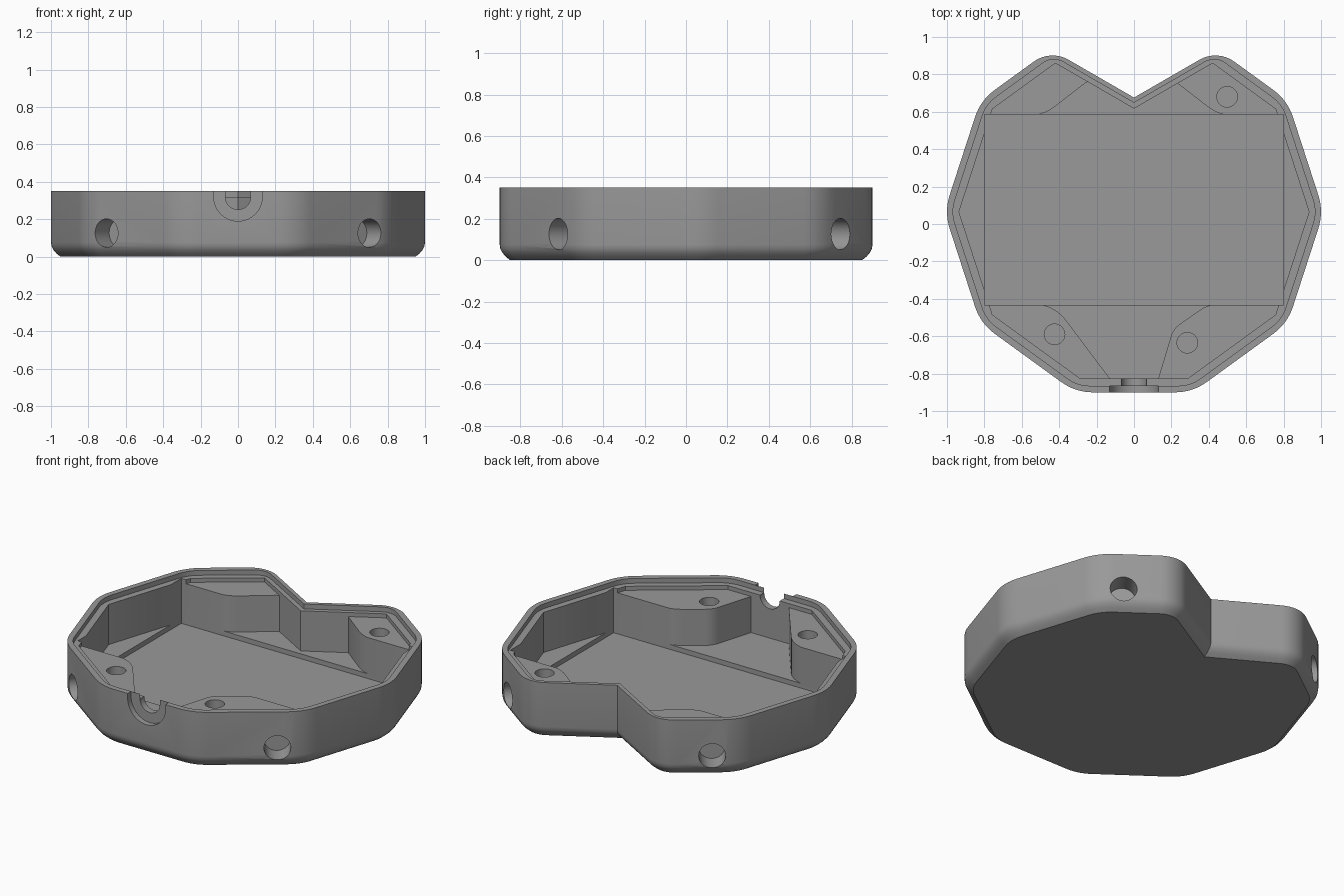
import bpy, bmesh, math
from mathutils import Vector, Matrix

if "Cube" in bpy.data.objects:
    bpy.data.objects.remove(bpy.data.objects["Cube"])

CY = 0.065                      # centre of the ten-sided outline
RIM, LEDGE, BOSS, FLOOR, POCKET = 0.35, 0.32, 0.295, 0.07, 0.04

grey = bpy.data.materials.new("grey plastic")
grey.diffuse_color = (0.32, 0.32, 0.32, 1)
grey.use_nodes = True
grey.node_tree.nodes["Principled BSDF"].inputs["Base Color"].default_value = grey.diffuse_color


def rounded(corners, seg=8):
    """Polygon from (x, y, radius) corners, each replaced by an arc."""
    out, n = [], len(corners)
    for i, (x, y, r) in enumerate(corners):
        p = Vector((x, y))
        if r <= 0:
            out.append(p)
            continue
        u = (Vector(corners[i - 1][:2]) - p).normalized()
        v = (Vector(corners[(i + 1) % n][:2]) - p).normalized()
        half = math.acos(max(-1, min(1, u.dot(v)))) / 2
        c = p + (u + v).normalized() * (r / math.sin(half))
        a, b = p + u * (r / math.tan(half)) - c, p + v * (r / math.tan(half)) - c
        a0 = math.atan2(a.y, a.x)
        sweep = (math.atan2(b.y, b.x) - a0 + math.pi) % (2 * math.pi) - math.pi
        for k in range(seg + 1):
            t = a0 + sweep * k / seg
            out.append(c + Vector((math.cos(t), math.sin(t))) * r)
    return out


def outline(inset, notch, r=0.0, r_lobe=0.0):
    """Ten-sided outline with a V notch in place of its back side."""
    ap = 0.965 - inset
    big = ap / math.cos(math.radians(18))
    right = [(big * math.cos(math.radians(d)), CY + big * math.sin(math.radians(d)), r)
             for d in (-72, -36, 0, 36)]
    nx, ny = math.cos(math.radians(54)), math.sin(math.radians(54))
    slope = math.tan(math.radians(30))
    ax = (ap - (notch - CY) * ny) / (nx + slope * ny)
    right.append((ax, notch + slope * ax, r_lobe))
    left = [(-x, y, q) for x, y, q in reversed(right)]
    return rounded(right + [(0, notch, 0)] + left)


def loft(name, rings, matrix=Matrix()):
    """Closed solid through (points, height) rings of equal point count."""
    bm = bmesh.new()
    loops = [[bm.verts.new((p[0], p[1], z)) for p in pts] for pts, z in rings]
    n = len(loops[0])
    bm.faces.new(loops[0])
    bm.faces.new(loops[-1])
    for lo, hi in zip(loops, loops[1:]):
        for i in range(n):
            j = (i + 1) % n
            bm.faces.new((lo[i], lo[j], hi[j], hi[i]))
    bm.transform(matrix)
    bmesh.ops.recalc_face_normals(bm, faces=bm.faces)
    me = bpy.data.meshes.new(name)
    bm.to_mesh(me)
    bm.free()
    me.materials.append(grey)
    ob = bpy.data.objects.new(name, me)
    bpy.context.collection.objects.link(ob)
    return ob


def prism(name, pts, z0, z1, matrix=Matrix()):
    return loft(name, [(pts, z0), (pts, z1)], matrix)


def circle(r, n=32):
    return [(r * math.cos(2 * math.pi * k / n), r * math.sin(2 * math.pi * k / n)) for k in range(n)]


def combine(tool, op='DIFFERENCE'):
    bpy.context.view_layer.objects.active = shell
    m = shell.modifiers.new("join", 'BOOLEAN')
    m.operation, m.solver, m.object = op, 'EXACT', tool
    bpy.ops.object.modifier_apply(modifier=m.name)
    bpy.data.objects.remove(tool)


# Outer shell with softened bottom edge
rings = [(outline(d, 0.676 - d / 0.866, 0.29 - d, 0.17 - d), z)
         for d, z in ((0.05, 0), (0.028, 0.018), (0.012, 0.037), (0.003, 0.055), (0, 0.075), (0, RIM))]
shell = loft("case_shell", rings)

# Lid ledge and main cavity
combine(prism("ledge_cut", outline(0.035, 0.648, 0.2, 0.1), LEDGE, 0.5))
combine(prism("cavity_cut", outline(0.075, 0.617), FLOOR, 0.5))

# Corner bosses, running into the walls
back = [(0.8, 0.57, 0), (0.783, 0.634, 0), (0.427, 0.888, 0), (0.225, 0.774, 0),
        (0.235, 0.75, 0), (0.455, 0.58, 0.22), (0.6, 0.58, 0)]
front_l = [(-0.8, -0.42, 0), (-0.79, -0.5, 0), (-0.3, -0.85, 0), (-0.13, -0.85, 0),
           (-0.13, -0.825, 0), (-0.43, -0.426, 0.22), (-0.6, -0.426, 0)]
front_r = [(0.8, -0.42, 0), (0.79, -0.5, 0), (0.3, -0.85, 0), (0.13, -0.85, 0),
           (0.13, -0.825, 0), (0.21, -0.56, 0.12), (0.4, -0.426, 0.2), (0.6, -0.426, 0)]
back_l = [(-x - (0.03 if 0.2 < x < 0.5 and y < 0.76 else 0), y, r) for x, y, r in back]
for name, pts in (("back_right_boss", back), ("back_left_boss", back_l),
                  ("front_left_boss", front_l), ("front_right_boss", front_r)):
    combine(prism(name, rounded(pts), FLOOR - 0.01, BOSS), 'UNION')

# Rectangular pocket, slightly below the floor
combine(prism("pocket_cut", [(-0.8, -0.432), (0.8, -0.432), (0.8, 0.585), (-0.8, 0.585)], POCKET, 0.5))

# Screw holes in the boss tops
for x, y in ((-0.425, -0.59), (0.285, -0.635), (0.498, 0.68)):
    combine(prism("screw_cut", circle(0.055), 0.1, 0.4, Matrix.Translation((x, y, 0))))

# Blind round holes in the four slanted sides
for sx in (-1, 1):
    for sy in (-1, 1):
        d = Vector((sx * math.cos(math.radians(54)), sy * math.sin(math.radians(54)), 0))
        pos = Matrix.Translation((sx * 0.704, CY + sy * 0.683, 0.126))
        combine(prism("side_cut", circle(0.076), -0.13, 0.15,
                      pos @ d.to_track_quat('Z', 'Y').to_matrix().to_4x4()))

# Stepped cable opening in the front rim
to_front = Matrix.Rotation(math.radians(90), 4, 'X')
for r, y0, y1 in ((0.13, -0.866, -1.0), (0.068, -0.8, -0.9)):
    u = [(r * math.cos(math.pi * (1 + k / 20)), LEDGE + r * math.sin(math.pi * (1 + k / 20)))
         for k in range(21)] + [(r, 0.5), (-r, 0.5)]
    combine(prism("cable_cut", u, -y0, -y1, to_front))

bpy.ops.object.select_all(action='DESELECT')
shell.select_set(True)
bpy.context.view_layer.objects.active = shell
bpy.ops.object.shade_smooth_by_angle(angle=math.radians(30))
